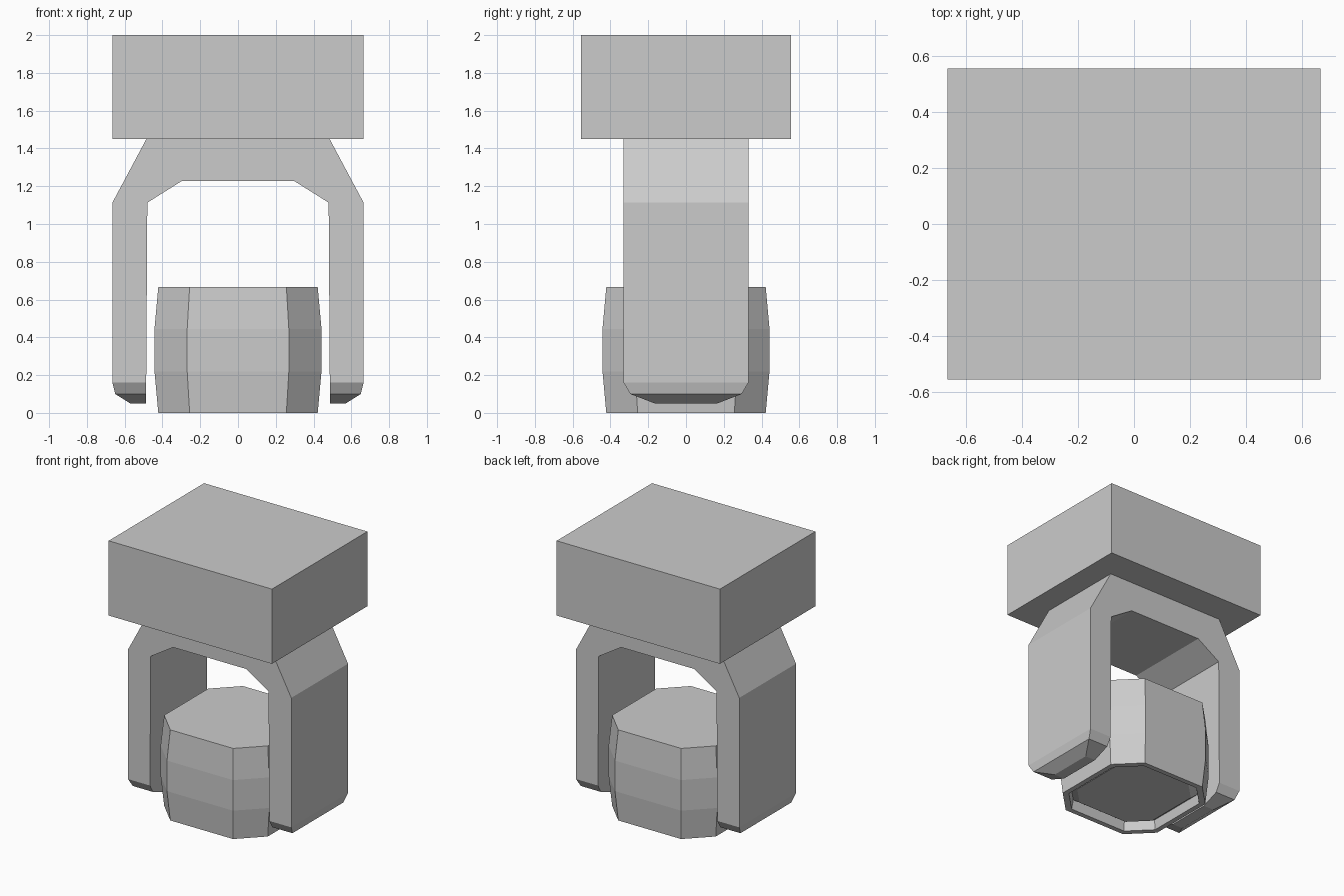
import bpy, bmesh

if "Cube" in bpy.data.objects:
    bpy.data.objects.remove(bpy.data.objects["Cube"])


def loft(name, rings):
    """Skin a list of equal-sized point rings and cap both ends."""
    bm = bmesh.new()
    loops = [[bm.verts.new(p) for p in ring] for ring in rings]
    n = len(rings[0])
    for a, b in zip(loops, loops[1:]):
        for i in range(n):
            j = (i + 1) % n
            bm.faces.new((a[i], a[j], b[j], b[i]))
    bm.faces.new(loops[0][::-1])
    bm.faces.new(loops[-1])
    bmesh.ops.recalc_face_normals(bm, faces=bm.faces[:])
    mesh = bpy.data.meshes.new(name)
    bm.to_mesh(mesh)
    bm.free()
    obj = bpy.data.objects.new(name, mesh)
    bpy.context.collection.objects.link(obj)
    return obj


def rectangle(x, y, z):
    return [(-x, -y, z), (x, -y, z), (x, y, z), (-x, y, z)]


def octagon(e, f, z):
    """Square of half size e with corners cut back to half flat f."""
    return [(-f, -e, z), (f, -e, z), (e, -f, z), (e, f, z),
            (f, e, z), (-f, e, z), (-e, f, z), (-e, -f, z)]


# Mounting block
loft("mount_block", [rectangle(0.665, 0.555, z) for z in (1.45, 2.0)])

# Yoke: sections from one arm tip up to the block, then mirrored down
# (outer x, outer z, inner x, inner z, half depth)
sections = [(0.57, 0.05, 0.487, 0.05, 0.165),
            (0.65, 0.10, 0.487, 0.10, 0.295),
            (0.665, 0.16, 0.486, 0.16, 0.33),
            (0.665, 1.113, 0.48, 1.113, 0.33),
            (0.485, 1.45, 0.297, 1.228, 0.33)]


def yoke_ring(s, side):
    ox, oz, ix, iz, h = s
    return [(side * ox, -h, oz), (side * ox, h, oz),
            (side * ix, h, iz), (side * ix, -h, iz)]


loft("yoke", [yoke_ring(s, -1) for s in sections]
     + [yoke_ring(s, 1) for s in reversed(sections)])

# Lamp head: raised lens, recess, rim, bulged sides, flat top
head = [(0.335, 0.205, 0.04), (0.375, 0.228, 0.07), (0.385, 0.234, 0.0),
        (0.422, 0.256, 0.0), (0.442, 0.269, 0.22),
        (0.442, 0.269, 0.445), (0.422, 0.256, 0.667)]
loft("lamp_head", [octagon(*r) for r in head])
